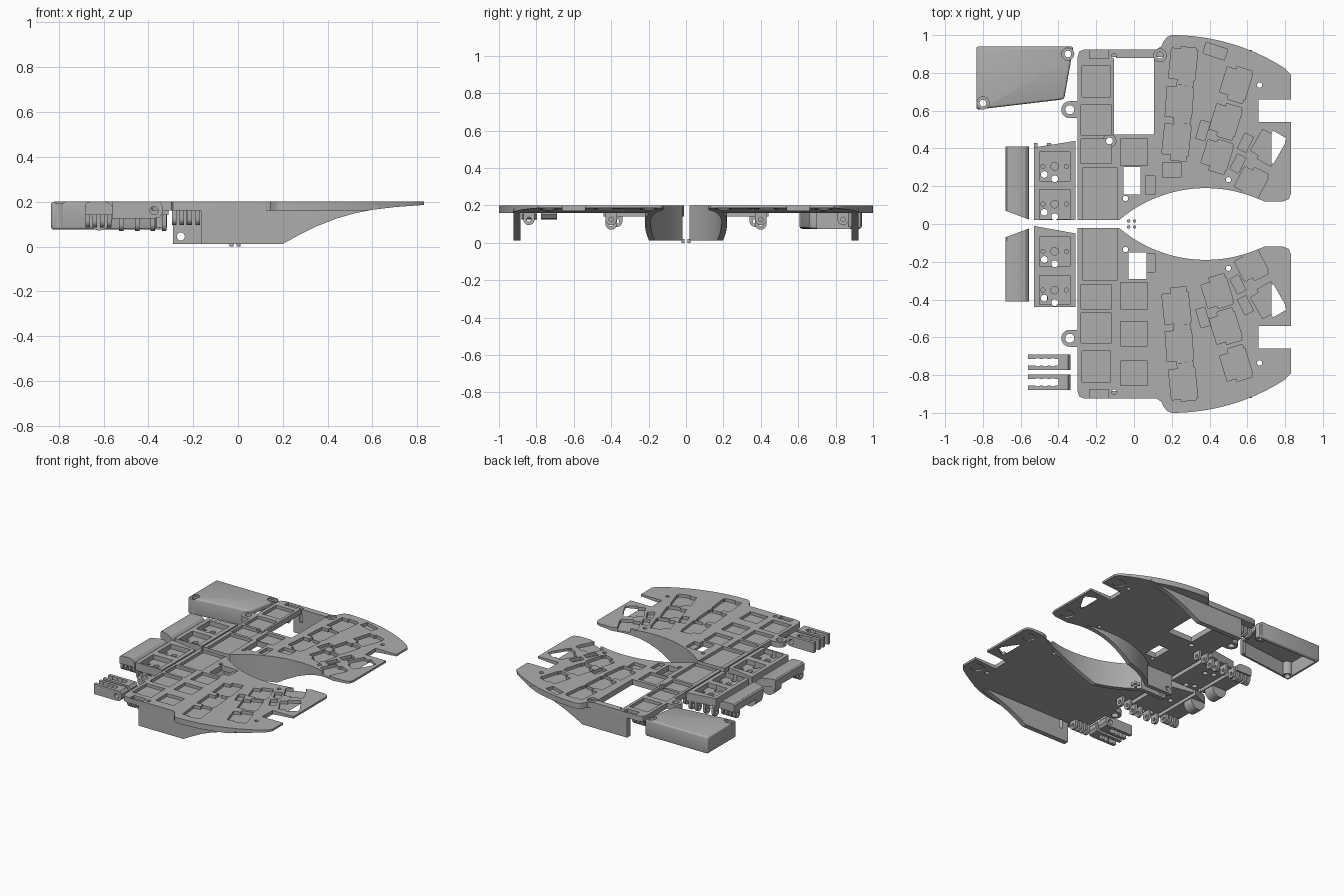
import bpy, bmesh, math
from mathutils import Matrix, Vector

if "Cube" in bpy.data.objects:
    bpy.data.objects.remove(bpy.data.objects["Cube"])

grey = bpy.data.materials.new("plain grey")
grey.use_nodes = True
grey.diffuse_color = (0.42, 0.42, 0.42, 1)
grey.node_tree.nodes["Principled BSDF"].inputs["Base Color"].default_value = (0.42, 0.42, 0.42, 1)


def prism(name, pts, lo, hi, axis="z"):
    """Extrude a 2D outline along an axis: z uses (x,y), y uses (x,z), x uses (y,z)."""
    place = {"z": lambda a, b, h: (a, b, h), "y": lambda a, b, h: (a, h, b),
             "x": lambda a, b, h: (h, a, b)}[axis]
    bm = bmesh.new()
    face = bm.faces.new([bm.verts.new(place(a, b, lo)) for a, b in pts])
    moved = bmesh.ops.extrude_face_region(bm, geom=[face])["geom"]
    shift = Vector(place(0, 0, hi - lo))
    bmesh.ops.translate(bm, vec=shift, verts=[g for g in moved if isinstance(g, bmesh.types.BMVert)])
    bmesh.ops.recalc_face_normals(bm, faces=bm.faces)
    mesh = bpy.data.meshes.new(name)
    bm.to_mesh(mesh)
    bm.free()
    mesh.materials.append(grey)
    ob = bpy.data.objects.new(name, mesh)
    bpy.context.collection.objects.link(ob)
    return ob


def circle(a, b, r, n=24):
    return [(a + r * math.cos(2 * math.pi * i / n), b + r * math.sin(2 * math.pi * i / n)) for i in range(n)]


def rect(a, b, w, d, deg=0):
    m = Matrix.Rotation(math.radians(deg), 2)
    return [tuple(Vector((a, b)) + m @ Vector((i * w / 2, j * d / 2)))
            for i, j in ((-1, -1), (1, -1), (1, 1), (-1, 1))]


def boolean(ob, tool, op="DIFFERENCE"):
    mod = ob.modifiers.new("cut", "BOOLEAN")
    mod.operation, mod.solver, mod.object = op, "EXACT", tool
    bpy.ops.object.select_all(action="DESELECT")
    bpy.context.view_layer.objects.active = ob
    ob.select_set(True)
    bpy.ops.object.modifier_apply(modifier=mod.name)
    bpy.data.objects.remove(tool)


def cut(ob, pts, lo, hi, axis="z"):
    boolean(ob, prism("cutter", pts, lo, hi, axis))


def fuse(ob, pts, lo, hi, axis="z"):
    boolean(ob, prism("addition", pts, lo, hi, axis), "UNION")


def smooth(ob):
    bpy.ops.object.select_all(action="DESELECT")
    bpy.context.view_layer.objects.active = ob
    ob.select_set(True)
    bpy.ops.object.shade_smooth_by_angle(angle=math.radians(25))


def flip(pts, s):
    return [(x, y * s) for x, y in pts]


def arc(cx, cy, r, x0, x1, n):
    xs = [x0 + (x1 - x0) * i / n for i in range(n + 1)]
    return [(x, cy + math.sqrt(r * r - (x - cx) ** 2)) for x in xs]


TOP, UNDER, FLOOR = 0.2, 0.16, 0.178
inner = arc(0.38, -0.517, 0.707, -0.08, 0.66, 20)
outer = arc(0.2, -0.107, 1.107, 0.8, 0.2, 16)
outline = ([(-0.3, 0.02)] + inner + [(0.69, 0.12), (0.79, 0.12), (0.82, 0.132), (0.83, 0.16),
           (0.83, 0.54), (0.66, 0.54), (0.66, 0.66), (0.83, 0.66), (0.83, 0.79)] + outer +
           [(0.175, 0.99), (0.155, 0.965), (0.145, 0.94), (0.12, 0.925), (-0.26, 0.925),
            (-0.29, 0.913), (-0.3, 0.88)])
inner_wall = [(-0.29, 0.02)] + inner + arc(0.38, -0.517, 0.737, 0.66, -0.06, 20) + [(-0.08, 0.05), (-0.29, 0.05)]
sweep = [(0.2, 0.012), (0.27, 0.05), (0.35, 0.09), (0.44, 0.125), (0.52, 0.148), (0.6, 0.164),
         (0.7, 0.176), (0.85, 0.187), (0.85, -0.1), (0.2, -0.1)]

# Sockets shared by both halves: x, y, width, depth, turn
shared = [(0.26, 0.845, 0.14, 0.16, -6), (0.24, 0.645, 0.14, 0.16, -4), (0.225, 0.445, 0.14, 0.16, -6),
          (0.54, 0.745, 0.14, 0.14, -17), (0.485, 0.55, 0.14, 0.14, -17), (0.44, 0.365, 0.14, 0.13, -17),
          (0.71, 0.41, 0.14, 0.13, -30), (0.62, 0.22, 0.14, 0.12, -27), (0.59, 0.43, 0.05, 0.09, -27),
          (0.55, 0.32, 0.05, 0.09, -27), (0.365, 0.495, 0.05, 0.1, -17), (0.085, 0.205, 0.05, 0.1, 0),
          (-0.185, 0.9, 0.1, 0.05, 0), (-0.18, 0.16, 0.18, 0.28, 0), (0, 0.38, 0.145, 0.14, 0),
          (-0.2, 0.385, 0.16, 0.13, 0), (-0.2, 0.55, 0.16, 0.16, 0), (-0.2, 0.755, 0.15, 0.165, 0)]
extra = {1: [(0.43, 0.915, 0.12, 0.06, -18), (0.2, 0.285, 0.1, 0.075, 0)],
         -1: [(0, 0.58, 0.145, 0.13, 0), (0, 0.79, 0.145, 0.13, 0)]}
windows = {1: [(0, 0.677, 0.21, 0.405), (-0.01, 0.228, 0.09, 0.145)], -1: [(0.018, 0.22, 0.095, 0.14)]}


def knuckles(name, xs, y, z, top):
    """A row of hanging hinge tabs pierced by one pin hole."""
    r = 0.03
    tab = [(y + r * math.cos(a), z + r * math.sin(a))
           for a in [math.pi * (1 + i / 12) for i in range(13)]] + [(y + r, top), (y - r, top)]
    for i, x in enumerate(xs):
        ob = prism(f"{name}_{i + 1}", tab, x - 0.01, x + 0.01, "x")
        cut(ob, circle(y, z, 0.012, 16), x - 0.05, x + 0.05, "x")
        smooth(ob)


for s, side in ((1, "back"), (-1, "front")):
    # Main plate with hanging walls, trimmed by the sweeping underside
    body = prism(f"{side}_main_plate", flip(outline, s), UNDER, TOP)
    fuse(body, flip(inner_wall, s), 0.012, 0.18)
    fuse(body, flip(rect(0.23, 0.903, 0.79, 0.036), s), 0.012, 0.18)
    fuse(body, flip(circle(-0.34, 0.605, 0.045), s), UNDER, TOP)
    fuse(body, flip(rect(-0.315, 0.605, 0.05, 0.09), s), UNDER, TOP)
    cut(body, sweep, -1.2, 1.2, "y")

    # Key sockets, windows, screw holes and foot recesses
    for x, y, w, d, t in shared + extra[s]:
        cut(body, flip(rect(x, y, w, d, t), s), FLOOR, 0.3)
        if t and w > 0.13:
            cut(body, flip(rect(x + 0.02, y - 0.01, w * 0.6, d + 0.04, t), s), FLOOR, 0.3)
    for x, y, w, d in windows[s]:
        cut(body, flip(rect(x, y, w, d), s), 0.1, 0.3)
    holes = [(0.665, 0.735, 0.014), (0.5, 0.235, 0.014), (-0.045, 0.135, 0.014),
             (-0.105, 0.89, 0.014), (-0.34, 0.605, 0.024)]
    if s == 1:
        holes += [(-0.13, 0.44, 0.018), (0.137, 0.893, 0.018)]
        for x, y, r in holes[-2:]:
            cut(body, circle(x, y, 0.034), 0.188, 0.3)
    for x, y, r in holes:
        cut(body, flip(circle(x, y, r, 16), s), 0.1, 0.3)
    for x, y in ((0.75, 0.735), (0.75, 0.2)):
        cut(body, flip(circle(x, y, 0.045), s), 0.1, 0.187)
    cut(body, circle(-0.255, 0.045, 0.018, 16), min(0, s * 0.1), max(0, s * 0.1), "y")
    smooth(body)
    knuckles(f"{side}_plate_knuckle", [-0.285, -0.25, -0.215, -0.18], s * 0.84, 0.125, 0.165)
    knuckles(f"{side}_centre_knuckle", [-0.285, -0.22], s * 0.4, 0.125, 0.165)

    # Small alignment pegs
    for i, x in enumerate((-0.028, 0.003)):
        smooth(prism(f"{side}_peg_{i + 1}", circle(x, s * 0.016, 0.009, 12), 0, 0.02))

    # Thumb module with two deep sockets
    if s == 1:
        shape, centres = [(-0.53, 0.02), (-0.31, 0.02), (-0.31, 0.44), (-0.53, 0.405)], (0.305, 0.105)
    else:
        shape, centres = [(-0.53, -0.01), (-0.31, -0.05), (-0.31, -0.44), (-0.53, -0.44)], (-0.145, -0.35)
    thumb = prism(f"{side}_thumb_module", shape, 0.14, TOP)
    for y in centres:
        cut(thumb, rect(-0.42, y, 0.16, 0.155), 0.165, 0.3)
        for dx, dy, r in ((0, 0, 0.02), (-0.062, 0, 0.011), (0.062, 0, 0.011)):
            cut(thumb, circle(-0.42 + dx, y + dy, r, 16), 0.15, 0.3)
        for dx, dy in ((-0.055, -0.043), (0, -0.066)):
            cut(thumb, circle(-0.42 + dx, y + dy, 0.018, 16), 0.1, 0.3)
    smooth(thumb)
    knuckles(f"{side}_thumb_knuckle", [-0.52, -0.45, -0.38, -0.33], s * 0.4, 0.1, 0.145)

    # Rounded outer strip with a barrel and hinge tabs
    strip = prism(f"{side}_outer_strip",
                  [(-0.68, 0.14), (-0.68, 0.188), (-0.672, 0.197), (-0.66, TOP), (-0.595, TOP), (-0.575, 0.194),
                   (-0.561, 0.18), (-0.555, 0.16), (-0.555, 0.14)], min(s * 0.02, s * 0.41),
                  max(s * 0.02, s * 0.41), "y")
    cut(strip, flip([(-0.7, 0.078), (-0.54, 0.018), (-0.54, -0.1), (-0.7, -0.1)], s), 0, 0.3)
    smooth(strip)
    ends = sorted((s * 0.07, s * 0.15))
    smooth(prism(f"{side}_strip_barrel", circle(-0.618, 0.13, 0.058, 32), *ends, axis="y"))
    knuckles(f"{side}_strip_knuckle", [-0.67, -0.64, -0.605, -0.575], s * 0.37, 0.115, 0.15)

# Hollow controller cover with screw bosses
cover = prism("controller_cover", [(-0.835, 0.605), (-0.37, 0.66), (-0.32, 0.94), (-0.835, 0.94)], 0.075, TOP)
bevel = cover.modifiers.new("bevel", "BEVEL")
bevel.width, bevel.segments = 0.014, 3
bpy.context.view_layer.objects.active = cover
bpy.ops.object.modifier_apply(modifier="bevel")
cut(cover, [(-0.812, 0.632), (-0.388, 0.682), (-0.346, 0.917), (-0.812, 0.917)], 0, 0.178)
cut(cover, rect(-0.35, 0.79, 0.12, 0.18), 0, 0.165)
for x, y in ((-0.35, 0.9), (-0.8, 0.64)):
    fuse(cover, circle(x, y, 0.034), 0.085, 0.192)
    cut(cover, circle(x, y, 0.033), 0.19, 0.3)
    cut(cover, circle(x, y, 0.018, 16), 0, 0.3)
smooth(cover)

# Pair of loose hinge links with forked prongs
for i, y in enumerate((-0.732, -0.838)):
    link = prism(f"hinge_link_{i + 1}", [(-0.56, 0.125), (-0.375, 0.125), (-0.35, 0.13), (-0.335, 0.15),
                 (-0.335, 0.18), (-0.35, TOP), (-0.56, TOP)], y - 0.042, y + 0.042, "y")
    cut(link, rect(-0.49, y, 0.18, 0.034), 0, 0.3)
    for k in range(3):
        cut(link, circle(-0.51 + k * 0.04, y, 0.022, 12), 0, 0.3)
    cut(link, circle(-0.375, 0.16, 0.018, 16), y - 0.1, y + 0.1, "y")
    smooth(link)
